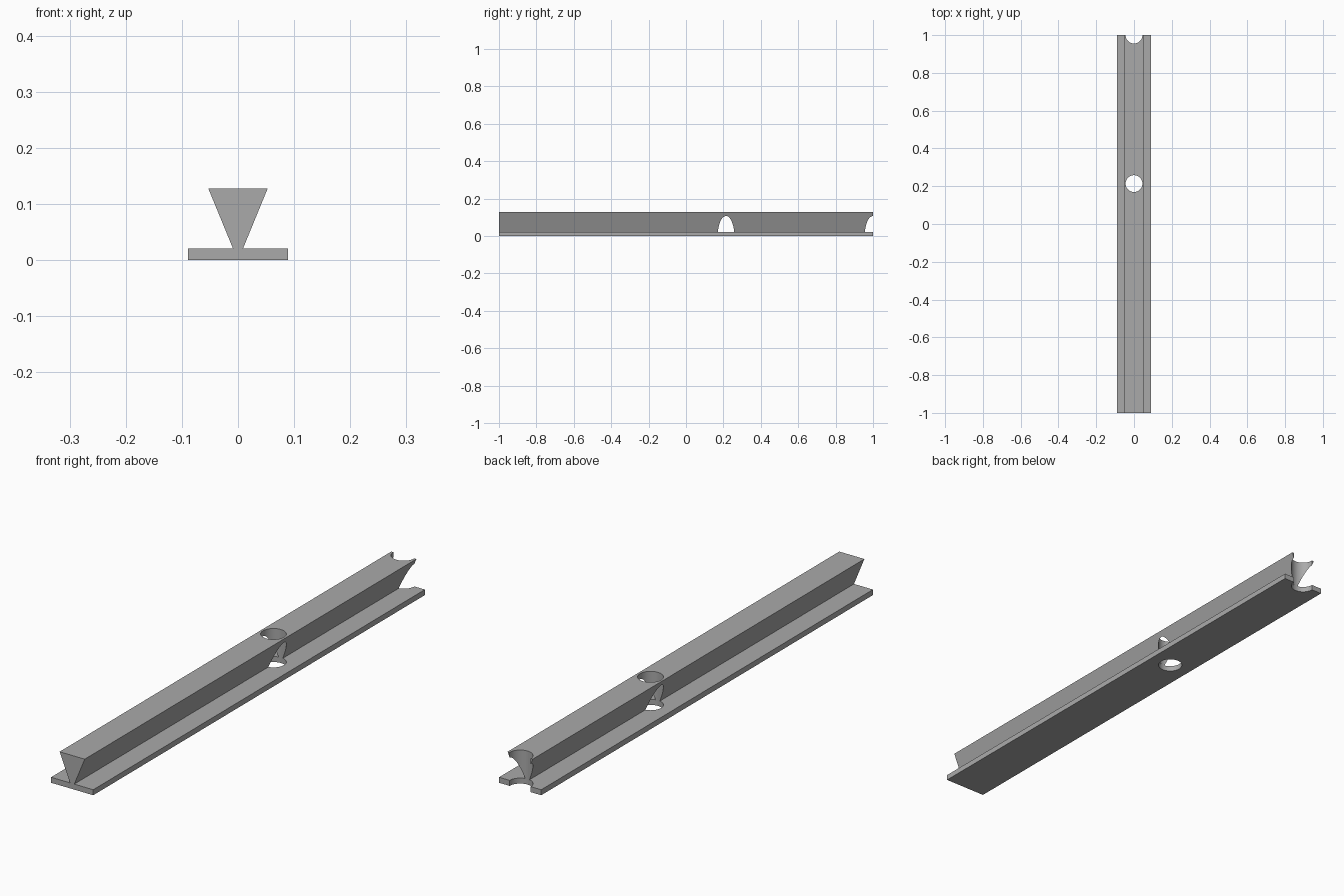
import bpy
import bmesh
import math

cube = bpy.data.objects.get("Cube")
if cube:
    bpy.data.objects.remove(cube, do_unlink=True)

HALF_LENGTH = 1.0
HOLE_RADIUS = 0.0445

# Single grey finish
grey = bpy.data.materials.new("plain grey")
grey.use_nodes = True
colour = (0.4, 0.4, 0.4, 1)
grey.diffuse_color = colour
grey.node_tree.nodes["Principled BSDF"].inputs["Base Color"].default_value = colour


def add_object(name, bm):
    bmesh.ops.recalc_face_normals(bm, faces=bm.faces)
    mesh = bpy.data.meshes.new(name)
    bm.to_mesh(mesh)
    bm.free()
    mesh.materials.append(grey)
    obj = bpy.data.objects.new(name, mesh)
    bpy.context.collection.objects.link(obj)
    return obj


# Rail: flat foot with a flaring dovetail, swept along y
half_profile = [(0.089, 0), (0.089, 0.021), (0.009, 0.021), (0.053, 0.128)]
profile = half_profile + [(-x, z) for x, z in reversed(half_profile)]
bm = bmesh.new()
end = bm.faces.new([bm.verts.new((x, -HALF_LENGTH, z)) for x, z in profile])
sweep = bmesh.ops.extrude_face_region(bm, geom=[end], use_keep_orig=True)
moved = [v for v in sweep["geom"] if isinstance(v, bmesh.types.BMVert)]
bmesh.ops.translate(bm, verts=moved, vec=(0, 2 * HALF_LENGTH, 0))
rail = add_object("dovetail_rail", bm)

# Vertical bolt holes: one through the middle, one half open at the back end
for y in (0.214, HALF_LENGTH):
    bm = bmesh.new()
    bmesh.ops.create_cone(bm, cap_ends=True, segments=64, radius1=HOLE_RADIUS,
                          radius2=HOLE_RADIUS, depth=0.4)
    bmesh.ops.translate(bm, verts=bm.verts, vec=(0, y, 0.06))
    cutter = add_object("hole_cutter", bm)
    cutter.hide_render = True

    cut = rail.modifiers.new("bolt hole", "BOOLEAN")
    cut.operation = "DIFFERENCE"
    cut.solver = "EXACT"
    cut.object = cutter
    bpy.context.view_layer.objects.active = rail
    bpy.ops.object.modifier_apply(modifier=cut.name)
    bpy.data.objects.remove(cutter, do_unlink=True)

# Smooth the hole walls while keeping the rail edges crisp
bpy.ops.object.select_all(action="DESELECT")
rail.select_set(True)
bpy.context.view_layer.objects.active = rail
bpy.ops.object.shade_smooth_by_angle(angle=math.radians(30))
